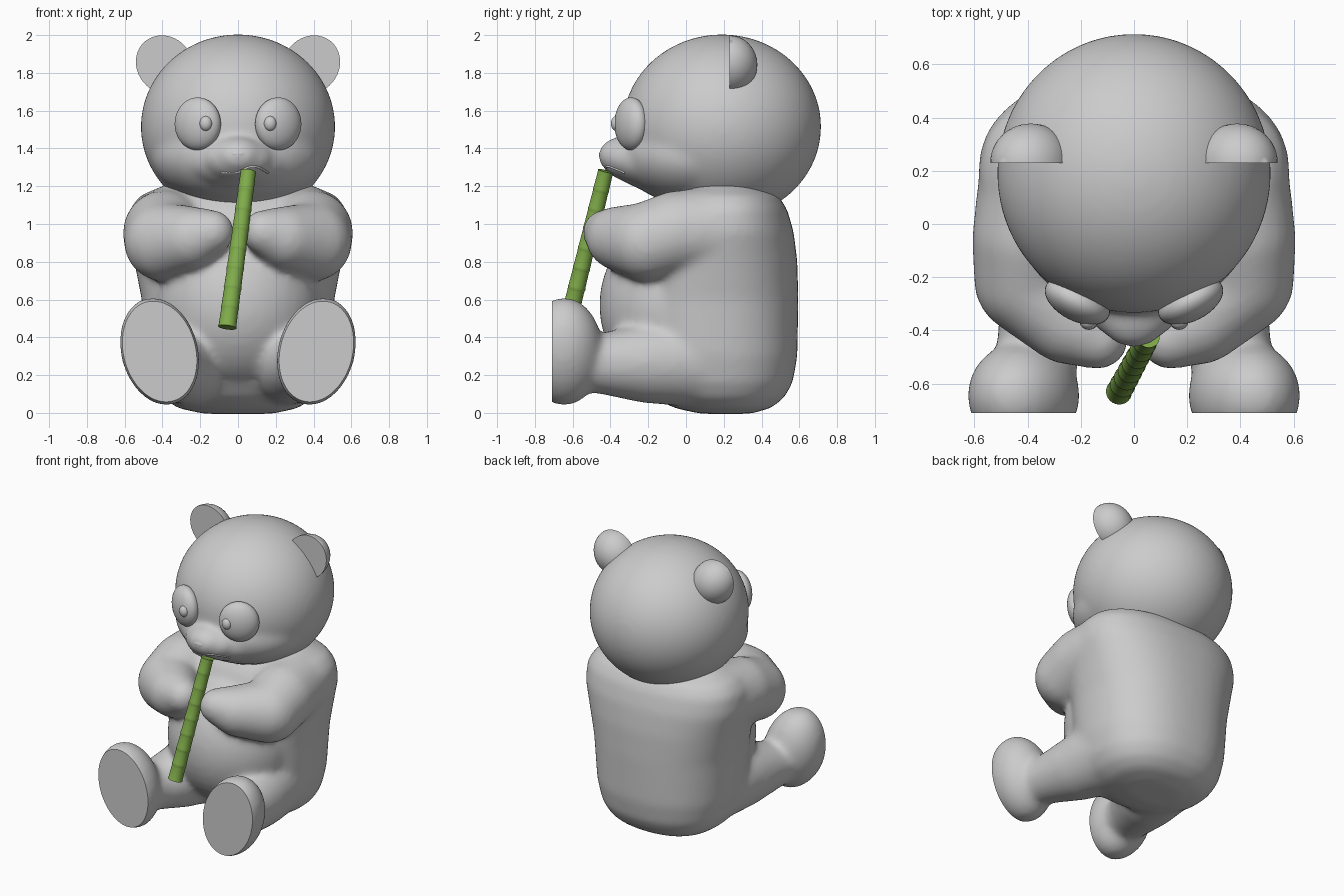
import bpy, bmesh, math
from mathutils import Vector, Matrix

if "Cube" in bpy.data.objects:
    bpy.data.objects.remove(bpy.data.objects["Cube"])


def ball(bm, c, r, ry=0, rz=0, seg=40):
    """Ellipsoid with radii r, tilted about y then z (degrees)."""
    m = (Matrix.Translation(c) @ Matrix.Rotation(math.radians(rz), 4, 'Z')
         @ Matrix.Rotation(math.radians(ry), 4, 'Y') @ Matrix.Diagonal((*r, 1)))
    bmesh.ops.create_uvsphere(bm, u_segments=seg, v_segments=seg // 2, radius=1, matrix=m)


def limb(bm, side, pts, steps=8):
    """Tapered rounded limb through points (x, y, z, radius)."""
    for a, b in zip(pts, pts[1:]):
        for i in range(steps + 1):
            x, y, z, r = Vector(a).lerp(Vector(b), i / steps)
            ball(bm, (side * x, y, z), (r, r, r), seg=24)


def loft(bm, rings):
    """Skin a list of closed rings and cap both ends."""
    vs = [[bm.verts.new(p) for p in ring] for ring in rings]
    n = len(vs[0])
    for a, b in zip(vs, vs[1:]):
        for i in range(n):
            bm.faces.new((a[i], a[(i + 1) % n], b[(i + 1) % n], b[i]))
    bm.faces.new(vs[0][::-1])
    bm.faces.new(vs[-1])


def finish(bm, name, angle=40):
    bmesh.ops.recalc_face_normals(bm, faces=bm.faces)
    me = bpy.data.meshes.new(name)
    bm.to_mesh(me)
    bm.free()
    ob = bpy.data.objects.new(name, me)
    bpy.context.collection.objects.link(ob)
    bpy.ops.object.select_all(action='DESELECT')
    ob.select_set(True)
    bpy.context.view_layer.objects.active = ob
    bpy.ops.object.shade_smooth_by_angle(angle=math.radians(angle))
    return ob


def cut_flat(bm, y):
    """Remove everything in front of y and close with a flat face."""
    res = bmesh.ops.bisect_plane(bm, geom=bm.verts[:] + bm.edges[:] + bm.faces[:],
                                 plane_co=(0, y, 0), plane_no=(0, -1, 0), clear_outer=True)
    edges = [e for e in res['geom_cut'] if isinstance(e, bmesh.types.BMEdge)]
    bmesh.ops.holes_fill(bm, edges=edges, sides=0)


def fuse(bm, name, voxel, smooth):
    """Melt overlapping volumes into one soft skin, returned as a bmesh."""
    ob = finish(bm, name + "_volume")
    m = ob.modifiers.new("fuse", 'REMESH')
    m.mode = 'VOXEL'
    m.voxel_size = voxel
    s = ob.modifiers.new("soften", 'SMOOTH')
    s.factor = 0.5
    s.iterations = smooth
    ev = ob.evaluated_get(bpy.context.evaluated_depsgraph_get())
    me = bpy.data.meshes.new_from_object(ev)
    bpy.data.objects.remove(ob)
    out = bmesh.new()
    out.from_mesh(me)
    return out


# Body: torso, belly, arms and legs in one skin
bm = bmesh.new()
profile = [  # z, half width, front y, back y
    (-.005, .18, .08, .34), (.025, .32, -.06, .45), (.08, .40, -.17, .52),
    (.16, .45, -.24, .565), (.3, .485, -.28, .59), (.6, .51, -.28, .595), (.8, .55, -.25, .59),
    (.96, .588, -.2, .57), (1.08, .575, -.14, .535), (1.15, .52, -.08, .49), (1.21, .38, 0, .38)]
rings = []
for z, rx, y0, y1 in profile:
    ring = []
    for i in range(48):
        a = 2 * math.pi * i / 48
        c, s = math.cos(a), math.sin(a)
        ring.append((rx * math.copysign(abs(c) ** .86, c),
                     (y0 + y1) / 2 + (y1 - y0) / 2 * math.copysign(abs(s) ** .86, s), z))
    rings.append(ring)
loft(bm, rings)
ball(bm, (0, -.05, .57), (.44, .41, .46))
for side in (-1, 1):
    limb(bm, side, [(.365, .1, .965, .23), (.39, -.05, .955, .222),
                    (.395, -.21, .905, .21), (.25, -.36, .925, .17), (.135, -.432, .958, .117)])
    limb(bm, side, [(.22, .08, .28, .255), (.29, -.2, .265, .215), (.35, -.42, .26, .165),
                    (.38, -.58, .27, .15)])
    ball(bm, (side * .415, -.645, .325), (.205, .205, .292), ry=side * 15)
bm = fuse(bm, "body", .018, 22)
cut_flat(bm, -.71)
finish(bm, "body")

# Head with blended jaw and muzzle
bm = bmesh.new()
ball(bm, (0, .19, 1.515), (.515, .526, .489), seg=64)
ball(bm, (0, .07, 1.365), (.46, .42, .27), seg=64)
ball(bm, (0, -.15, 1.33), (.29, .24, .155))
ball(bm, (0, -.25, 1.345), (.205, .195, .13))
ball(bm, (0, -.325, 1.36), (.14, .14, .105))
head = finish(fuse(bm, "head", .016, 20), "head")

# Nose
bm = bmesh.new()
ball(bm, (0, -.43, 1.37), (.055, .03, .026))
finish(bm, "nose")

# Mouth line, laid on the muzzle surface
cu = bpy.data.curves.new("mouth", 'CURVE')
cu.dimensions = '3D'
cu.bevel_depth = .006
sp = cu.splines.new('POLY')
pts = []
for i in range(17):
    x = -.09 + .25 * i / 16
    z = 1.27 + .035 * max(0, math.sin(x / .16 * math.pi))
    hit, loc, _, _ = head.ray_cast((x, -1, z), (0, 1, 0))
    if hit:
        pts.append(loc)
sp.points.add(len(pts) - 1)
for p, loc in zip(sp.points, pts):
    p.co = (*loc, 1)
bpy.context.collection.objects.link(bpy.data.objects.new("mouth", cu))

# Ears (half domes with flat fronts), eye patches and pupils
for side, tag in ((-1, "left"), (1, "right")):
    bm = bmesh.new()
    ball(bm, (side * .388, .23, 1.843), (.146, .148, .162), ry=side * 40)
    cut_flat(bm, .23)
    finish(bm, "ear_" + tag)
    bm = bmesh.new()
    ball(bm, (side * .213, -.29, 1.53), (.132, .075, .14), rz=side * 27)
    finish(bm, "eye_patch_" + tag)
    bm = bmesh.new()
    ball(bm, (side * .17, -.368, 1.532), (.034, .03, .04), seg=24)
    finish(bm, "pupil_" + tag)

# Bamboo stick with raised nodes
top, end = Vector((.055, -.425, 1.28)), Vector((-.057, -.632, .45))
rot = (end - top).to_track_quat('Z', 'Y')
rings, nodes = [], 8
for k in range(nodes):
    for t, grow in ((.0, 1.02), (.12, .98), (.85, 1.0), (.97, 1.05)):
        u = (k + t) / nodes
        r = (.041 + .006 * u) * grow
        c = top.lerp(end, u)
        rings.append([c + rot @ Vector((r * math.cos(a), r * math.sin(a), 0))
                      for a in (2 * math.pi * i / 24 for i in range(24))])
bm = bmesh.new()
loft(bm, rings)
stick = finish(bm, "bamboo_stick", 40)
green = bpy.data.materials.new("bamboo_green")
green.diffuse_color = (.22, .42, .07, 1)
green.use_nodes = True
green.node_tree.nodes["Principled BSDF"].inputs["Base Color"].default_value = green.diffuse_color
stick.data.materials.append(green)
